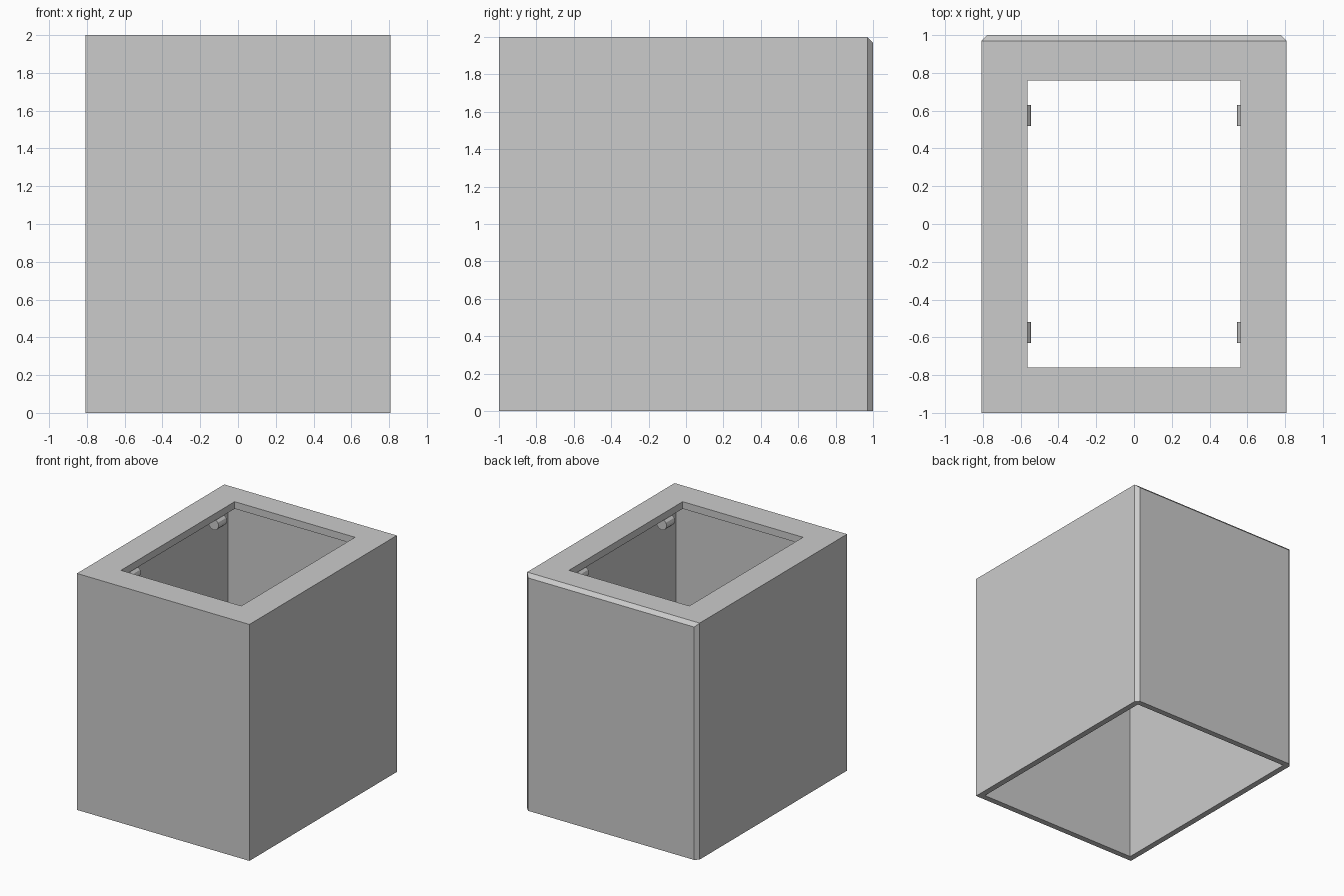
import bpy, bmesh, math
from mathutils import Matrix

cube = bpy.data.objects.get("Cube")
if cube:
    bpy.data.objects.remove(cube, do_unlink=True)

W, D, H = 0.807, 1.0, 2.0        # half width, half depth, height
WALL, LIP, CHAMFER = 0.05, 0.06, 0.03

grey = bpy.data.materials.new("plain_grey")
grey.use_nodes = True
colour = (0.6, 0.6, 0.6, 1)
grey.diffuse_color = colour
grey.node_tree.nodes["Principled BSDF"].inputs["Base Color"].default_value = colour


def make_object(name, bm):
    bmesh.ops.recalc_face_normals(bm, faces=bm.faces)
    mesh = bpy.data.meshes.new(name)
    bm.to_mesh(mesh)
    bm.free()
    mesh.materials.append(grey)
    obj = bpy.data.objects.new(name, mesh)
    bpy.context.collection.objects.link(obj)
    return obj


def box(x, y, z0, z1):
    bm = bmesh.new()
    size = Matrix.Diagonal((2 * x, 2 * y, z1 - z0, 1))
    bmesh.ops.create_cube(bm, size=1, matrix=Matrix.Translation((0, 0, (z0 + z1) / 2)) @ size)
    return bm


def cut(target, name, bm):
    cutter = make_object(name, bm)
    cutter.hide_render = True
    cutter.hide_set(True)
    cutter.display_type = 'WIRE'
    mod = target.modifiers.new(name, 'BOOLEAN')
    mod.object = cutter
    mod.operation = 'DIFFERENCE'
    mod.solver = 'EXACT'
    bpy.context.view_layer.objects.active = target
    bpy.ops.object.modifier_apply(modifier=mod.name)
    bpy.data.objects.remove(cutter, do_unlink=True)


# Housing: back edges chamfered along the top and both sides
bm = box(W, D, 0, H)
edges = [e for e in bm.edges
         if all(v.co.y > 0 for v in e.verts) and any(v.co.z > 1 for v in e.verts)]
bmesh.ops.bevel(bm, geom=edges, offset=CHAMFER, segments=1, affect='EDGES')
housing = make_object("housing", bm)

# Hollow interior open at the bottom, and the smaller top opening
cut(housing, "cavity_cutter", box(W - WALL, D - WALL, -0.2, H - LIP))
cut(housing, "opening_cutter", box(0.563, 0.76, 1.5, H + 0.2))

# Four short pins under the top rim, lying front to back
for side, sx in (("left", 1), ("right", -1)):
    for end, sy in (("front", -1), ("back", 1)):
        bm = bmesh.new()
        place = (Matrix.Translation((sx * 0.593, sy * 0.575, 1.892))
                 @ Matrix.Rotation(math.pi / 2, 4, 'X'))
        bmesh.ops.create_cone(bm, cap_ends=True, segments=12, radius1=0.048,
                              radius2=0.048, depth=0.11, matrix=place)
        make_object(f"{end}_{side}_pin", bm)
